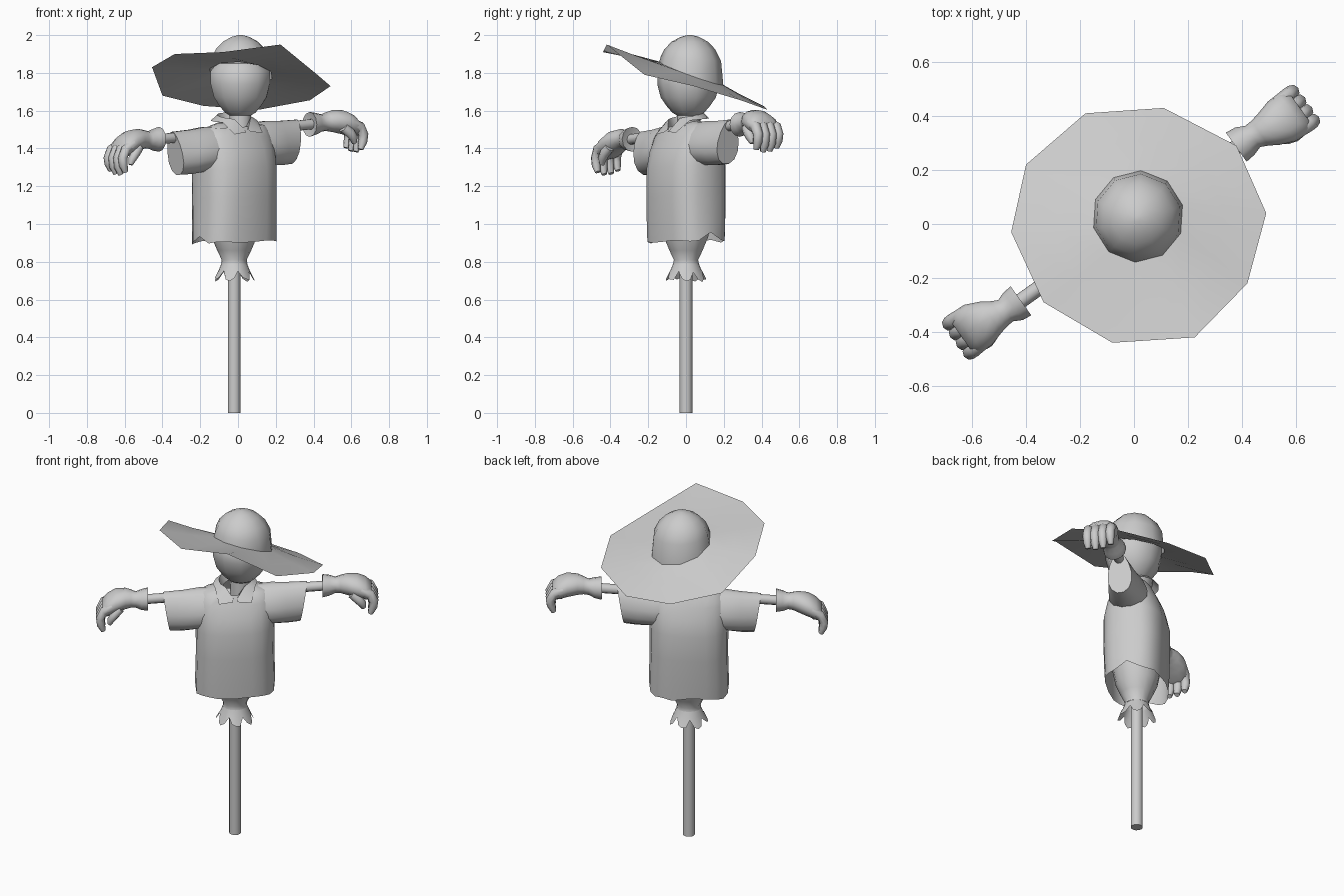
import bpy, bmesh, math, random
from math import sin, cos, pi
from mathutils import Vector

if "Cube" in bpy.data.objects:
    bpy.data.objects.remove(bpy.data.objects["Cube"])

random.seed(4)
mat = bpy.data.materials.new("plain_grey")
mat.diffuse_color = (0.6, 0.6, 0.6, 1)
mat.use_nodes = True
mat.node_tree.nodes["Principled BSDF"].inputs["Base Color"].default_value = mat.diffuse_color
TURN = math.radians(35.5)


def place(u, v, z, tilt=0.08):
    """Body frame (u along the arms, v to the back) to world, arms slightly tilted."""
    return Vector((u * cos(TURN) - v * sin(TURN) - 0.02,
                   u * sin(TURN) + v * cos(TURN), z + tilt * u))


def loft(name, rings, start=False, end=False, closed=True, angle=40):
    """Skin a list of equal point rings."""
    bm = bmesh.new()
    rows = [[bm.verts.new(p) for p in r] for r in rings]
    n = len(rows[0])
    for a, b in zip(rows, rows[1:]):
        for i in range(n if closed else n - 1):
            j = (i + 1) % n
            bm.faces.new((a[i], a[j], b[j], b[i]))
    if start:
        bm.faces.new(rows[0])
    if end:
        bm.faces.new(rows[-1])
    bmesh.ops.recalc_face_normals(bm, faces=bm.faces)
    me = bpy.data.meshes.new(name)
    bm.to_mesh(me)
    bm.free()
    me.materials.append(mat)
    me.shade_smooth()
    me.set_sharp_from_angle(angle=math.radians(angle))
    ob = bpy.data.objects.new(name, me)
    bpy.context.collection.objects.link(ob)
    return ob


def circle(cx, cy, z, r, n=10, phase=0.0):
    return [Vector((cx + r * cos(2 * pi * i / n + phase),
                    cy + r * sin(2 * pi * i / n + phase), z)) for i in range(n)]


def squarish(a, b, t, power):
    c, s = cos(t), sin(t)
    return (a * math.copysign(abs(c) ** power, c), b * math.copysign(abs(s) ** power, s))


def arm_ring(side, u, v, z, dv, dz, n=10, lean=0.0, taper=0.0):
    """Upright ellipse across the arm axis; lean tips it, taper narrows its top."""
    out = []
    for i in range(n):
        t = 2 * pi * i / n
        out.append(place(side * (u - lean * sin(t)), v + dv * cos(t) * (1 - taper * sin(t)),
                         z + dz * sin(t)))
    return out


def hand(side, u, v):
    """Length and sideways bend of each hand beyond the cuff."""
    k = 0.97 if side > 0 else 0.9
    return 0.49 + (u - 0.49) * k, v - side * 0.02 * min(1, max(0, (u - 0.55) / 0.1))


def tube(name, side, pts, radii, n=8):
    """Finger-like tube bending in the plane u-z."""
    rings = []
    for k, (p, r) in enumerate(zip(pts, radii)):
        a, b = pts[max(k - 1, 0)], pts[min(k + 1, len(pts) - 1)]
        d = Vector((b[0] - a[0], 0, b[2] - a[2])).normalized()
        up = Vector((-d.z, 0, d.x))
        ring = []
        for i in range(n):
            t = 2 * pi * i / n
            q = Vector(p) + Vector((0, 1, 0)) * r * cos(t) + up * r * sin(t)
            u, v = hand(side, q.x, q.y)
            ring.append(place(side * u, v, q.z))
        rings.append(ring)
    return loft(name, rings, True, True, angle=60)


# Wooden upright and cross bar
loft("pole", [circle(-0.02, 0, z, 0.034, 12) for z in (0, 1.5)], True, True)
loft("cross_bar", [arm_ring(1, u, 0, 1.488, 0.028, 0.028, 10) for u in (-0.56, 0.56)], True, True)

# Stuffed sack body, tied at the bottom with a ragged skirt
sack = [(1.3, 0.13), (1.08, 0.15), (0.93, 0.12), (0.86, 0.09), (0.81, 0.066), (0.79, 0.07)]
loft("sack_body", [circle(-0.02, 0, z, r, 14) for z, r in sack], True, False)
frill = [circle(-0.02, 0, 0.79, 0.068, 28), circle(-0.02, 0, 0.755, 0.082, 28)]
hem = []
for i, p in enumerate(circle(-0.02, 0, 0.7, 1, 28)):
    d = Vector((p.x + 0.02, p.y, 0))
    r = (0.11, 0.104, 0.088, 0.104)[i % 4]
    z = (0.695, 0.705, 0.74, 0.705)[i % 4] + random.uniform(-0.002, 0.014)
    hem.append(Vector((-0.02, 0, z)) + d * r)
loft("ragged_frill", frill + [hem], angle=50)

# Shirt torso: z, half width, half depth, squareness; the neckline dips at the front
torso = [(0.905, 0.225, 0.165, 0.72), (1.0, 0.224, 0.17, 0.72), (1.15, 0.22, 0.175, 0.72),
         (1.3, 0.222, 0.176, 0.75), (1.39, 0.224, 0.156, 0.8), (1.46, 0.22, 0.125, 0.85),
         (1.515, 0.185, 0.098, 0.9), (1.54, 0.09, 0.08, 1.0)]
rings = []
for k, (z, a, b, power) in enumerate(torso):
    ring = []
    for i in range(20):
        t = 2 * pi * i / 20
        u, v = squarish(a, b, t, power)
        lift = (0.04 if i in (0, 10) else random.uniform(-0.01, 0.012)) if k == 0 else 0
        if k == 7:
            lift = -0.05 * max(0, -sin(t)) ** 3
        ring.append(place(u, v, z + lift, 0.05))
    rings.append(ring)
loft("shirt_torso", rings, angle=60)

for side, label in ((1, "right"), (-1, "left")):
    # Short sleeve
    sleeve = [(0.1, 1.412, 0.1, 0.115), (0.2, 1.412, 0.108, 0.12), (0.29, 1.405, 0.088, 0.12),
              (0.385, 1.405, 0.068, 0.118)]
    loft(label + "_sleeve", [arm_ring(side, u, 0, z, dv, dz, 14, -0.02 if u > 0.3 else 0, 0.25)
                             for u, z, dv, dz in sleeve], False, True, angle=60)
    # Glove: flared cuff, wrist, back of the hand
    glove = [(0.5, 1.488, 0.03, 0.03), (0.49, 1.488, 0.066, 0.066), (0.53, 1.488, 0.062, 0.058),
             (0.565, 1.49, 0.048, 0.046), (0.595, 1.495, 0.056, 0.05), (0.63, 1.495, 0.07, 0.058),
             (0.69, 1.485, 0.09, 0.064), (0.74, 1.465, 0.092, 0.06), (0.775, 1.445, 0.083, 0.045)]
    rings = []
    for u, z, dv, dz in glove:
        hu, hv = hand(side, u, 0)
        rings.append(arm_ring(side, hu, hv, z, dv, dz, 12))
    loft(label + "_glove", rings, True, True, angle=60)
    # Four drooping fingers and a short thumb
    for f in range(4):
        v = -0.066 + 0.044 * f
        drop = (0.012, 0, 0.004, 0.02)[f]
        path = [(0.71, v, 1.48), (0.765, v, 1.455), (0.788, v, 1.41),
                (0.783, v, 1.36 + drop), (0.768, v, 1.322 + drop)]
        tube(f"{label}_finger_{f + 1}", side, path, (0.024, 0.028, 0.027, 0.025, 0.015))
    thumb = [(0.66, -0.055, 1.46), (0.695, -0.066, 1.43), (0.72, -0.068, 1.40), (0.73, -0.064, 1.37)]
    tube(label + "_thumb", side, thumb, (0.028, 0.028, 0.024, 0.013))

# Collar: folded strip, split at the front with two points
inner, fold, outer = [], [], []
N = 13
for i in range(N):
    t = -pi / 2 + 0.1 + (2 * pi - 0.2) * i / (N - 1)
    back = (1 + sin(t)) / 2
    tip = 1 if i in (1, N - 2) else 0
    end = 1 if i in (0, N - 1) else 0
    c, s = cos(t), sin(t)
    inner.append(place(0.072 * c, 0.075 * s, 1.49 + 0.05 * back, 0.05))
    r = 0.092 + 0.02 * end
    fold.append(place(r * c, r * s, 1.555 + 0.035 * back - 0.055 * end, 0.05))
    r = 0.125 + 0.035 * tip + 0.005 * end
    outer.append(place(r * c, r * s, 1.537 + 0.02 * back - 0.06 * tip - 0.05 * end, 0.05))
loft("collar", [inner, fold, outer], closed=False)

# Neck and head
head = [(1.48, 0.062), (1.575, 0.06), (1.59, 0.085), (1.625, 0.115), (1.67, 0.146), (1.74, 0.164),
        (1.81, 0.164), (1.85, 0.13)]
loft("head", [circle(0.012, 0.012, z, r, 10, 0.3) for z, r in head], True, True, angle=50)


# Hat: domed crown on a sloping wide brim
def slope(x, y):
    return 1.80 - 0.36 * (y - 0.02) - 0.07 * x


base = [Vector((p.x, p.y, slope(p.x, p.y))) for p in circle(0.015, 0.028, 0, 0.17, 10, 0.25)]
mid = [Vector((p.x, p.y, 1.875 + 0.2 * (slope(p.x, p.y) - 1.80)))
       for p in circle(0.015, 0.026, 0, 0.16, 10, 0.25)]
dome = [circle(0.013, 0.02, z, r, 10, 0.25)
        for z, r in ((1.925, 0.135), (1.965, 0.096), (1.99, 0.05), (2.0, 0.012))]
loft("hat_crown", [base, mid] + dome, False, True, angle=50)

edge = [(0.49, 0.04, 1.73), (0.38, 0.29, 1.655), (0.11, 0.43, 1.605), (-0.18, 0.41, 1.625),
        (-0.40, 0.22, 1.68), (-0.455, -0.03, 1.83), (-0.335, -0.29, 1.90), (-0.08, -0.44, 1.91),
        (0.225, -0.42, 1.95), (0.42, -0.22, 1.79)]
rim = [Vector(p) for p in edge]
half = [(a + b) / 2 - Vector((0, 0, 0.004)) for a, b in zip(rim, base)]
loft("hat_brim", [rim, half, base], angle=60)
